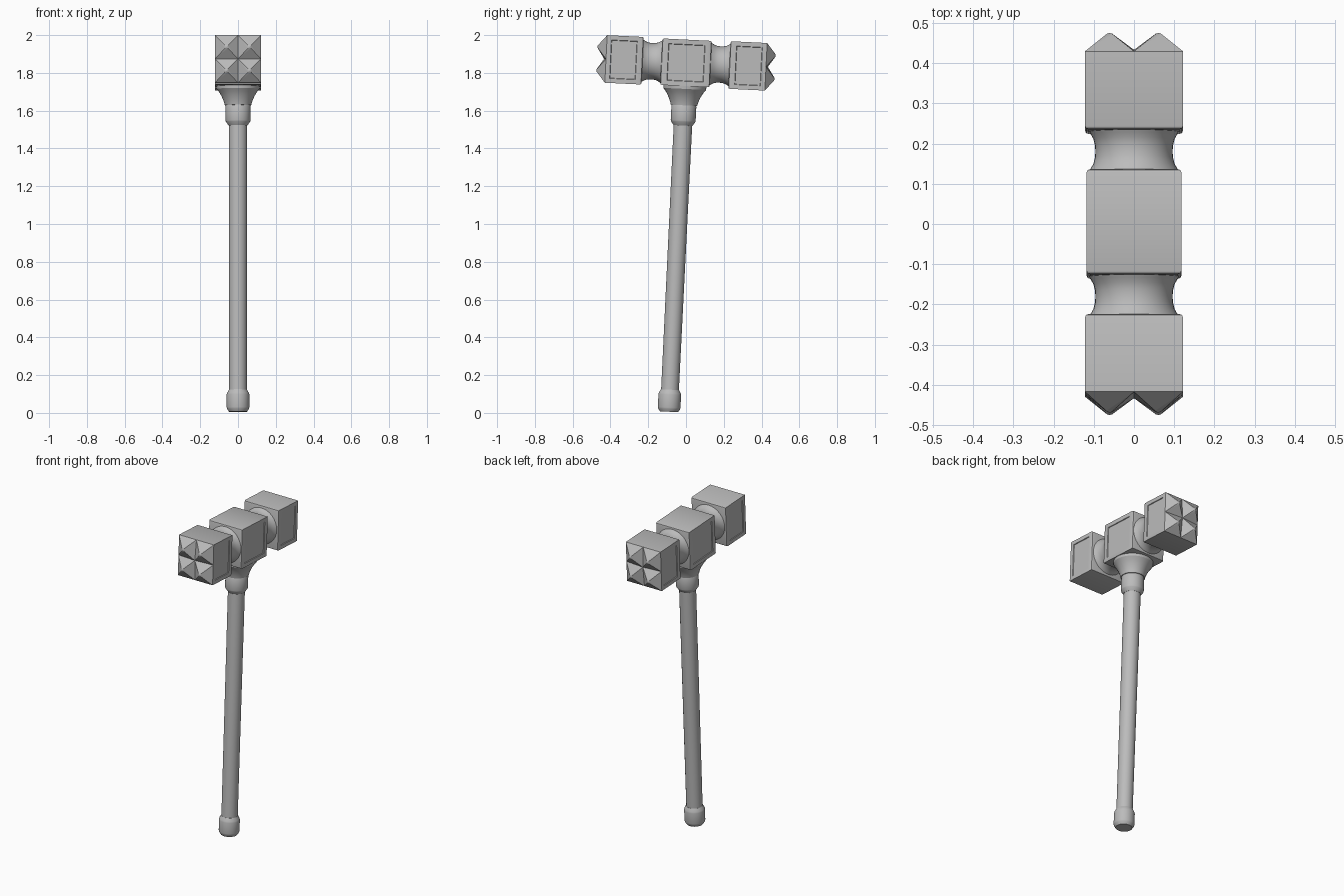
import bpy, bmesh, math
from mathutils import Matrix

if "Cube" in bpy.data.objects:
    bpy.data.objects.remove(bpy.data.objects["Cube"])

steel = bpy.data.materials.new("grey_steel")
steel.use_nodes = True
steel.diffuse_color = (0.5, 0.5, 0.5, 1)
steel.node_tree.nodes["Principled BSDF"].inputs["Base Color"].default_value = (0.5, 0.5, 0.5, 1)

# The whole hammer leans slightly; its local origin is the head centre
LEAN = Matrix.Translation((0, 0, 1.853)) @ Matrix.Rotation(math.radians(-2.8), 4, 'X')


def finish(name, bm, turn=Matrix(), angle=30):
    bmesh.ops.recalc_face_normals(bm, faces=bm.faces)
    mesh = bpy.data.meshes.new(name)
    bm.to_mesh(mesh)
    bm.free()
    mesh.materials.append(steel)
    obj = bpy.data.objects.new(name, mesh)
    bpy.context.collection.objects.link(obj)
    obj.matrix_world = LEAN @ turn
    bpy.ops.object.select_all(action='DESELECT')
    obj.select_set(True)
    bpy.context.view_layer.objects.active = obj
    bpy.ops.object.shade_smooth_by_angle(angle=math.radians(angle))
    return obj


def lathe(name, profile, turn=Matrix(), sides=32):
    """Revolve (radius, height) points about z and cap both ends."""
    bm = bmesh.new()
    rings = []
    for r, z in profile:
        rings.append([bm.verts.new((r * math.cos(a), r * math.sin(a), z))
                      for a in (math.tau * i / sides for i in range(sides))])
    for low, high in zip(rings, rings[1:]):
        for i in range(sides):
            j = (i + 1) % sides
            bm.faces.new((low[i], low[j], high[j], high[i]))
    bm.faces.new(rings[0])
    bm.faces.new(rings[-1])
    return finish(name, bm, turn)


def block(name, half_x, y0, y1, half_z, soft_ends, margin, turn=Matrix()):
    """Box with softened ends and a shallow sunken panel on each side."""
    bm = bmesh.new()
    size = Matrix.Diagonal((2 * half_x, y1 - y0, 2 * half_z, 1))
    bmesh.ops.create_cube(bm, size=1, matrix=Matrix.Translation((0, (y0 + y1) / 2, 0)) @ size)
    edges = [e for e in bm.edges
             if any(all(abs(v.co.y - y) < 1e-4 for v in e.verts) for y in soft_ends)]
    bmesh.ops.bevel(bm, geom=edges, offset=0.009, segments=2, profile=0.5, affect='EDGES')
    bm.normal_update()
    sides = [f for f in bm.faces if abs(f.normal.x) > 0.99]
    bmesh.ops.inset_individual(bm, faces=sides, thickness=margin)
    bmesh.ops.inset_individual(bm, faces=sides, thickness=0.003, depth=-0.004)
    return finish(name, bm, turn)


def spikes(name, half_x, half_z, y, turn):
    """Two by two blunt pyramids on the striking face."""
    bm = bmesh.new()
    bmesh.ops.create_grid(bm, x_segments=2, y_segments=2, size=1)
    for v in bm.verts:
        centre = abs(v.co.x) + abs(v.co.y) < 0.01
        v.co = (v.co.x * half_x, y + (0.01 if centre else 0), v.co.y * half_z)
    tips = bmesh.ops.poke(bm, faces=bm.faces[:])["verts"]
    for v in tips:
        v.co.y = y + 0.052
    bmesh.ops.bevel(bm, geom=tips, offset=0.015, segments=3, profile=0.5, affect='VERTICES')
    obj = finish(name, bm, turn, 25)
    # Face the open sheet outwards
    if obj.data.polygons[0].normal.y < 0:
        obj.data.flip_normals()


# Head: centre block, and a neck, end block and spikes towards each end
block("head_centre", 0.118, -0.131, 0.131, 0.123, (-0.131, 0.131), 0.036)
along_y = Matrix.Rotation(math.radians(-90), 4, 'X')
neck = [(0.115, 0.125), (0.108, 0.138), (0.101, 0.15), (0.097, 0.166), (0.096, 0.181),
        (0.097, 0.196), (0.101, 0.212), (0.108, 0.224), (0.115, 0.237)]
for label, angle in (("back", 0), ("front", math.pi)):
    turn = Matrix.Rotation(angle, 4, 'Z')
    lathe(label + "_neck", neck, turn @ along_y, 40)
    block(label + "_end_block", 0.122, 0.23, 0.424, 0.126, (0.23,), 0.034, turn)
    spikes(label + "_spikes", 0.122, 0.126, 0.424, turn)

# Socket: flare under the head and a collar around the handle
lathe("socket_flare", [(0.07, -0.225), (0.073, -0.212), (0.079, -0.195), (0.088, -0.175),
                       (0.1, -0.155), (0.113, -0.138), (0.115, -0.115)], sides=40)
lathe("collar", [(0.05, -0.332), (0.064, -0.312), (0.066, -0.306), (0.066, -0.228), (0.062, -0.22)])

# Handle and pommel
lathe("handle", [(0.047, -1.78), (0.049, -0.31)])
lathe("pommel", [(0.048, -1.849), (0.058, -1.834), (0.06, -1.826), (0.06, -1.758),
                 (0.058, -1.75), (0.048, -1.732)])
